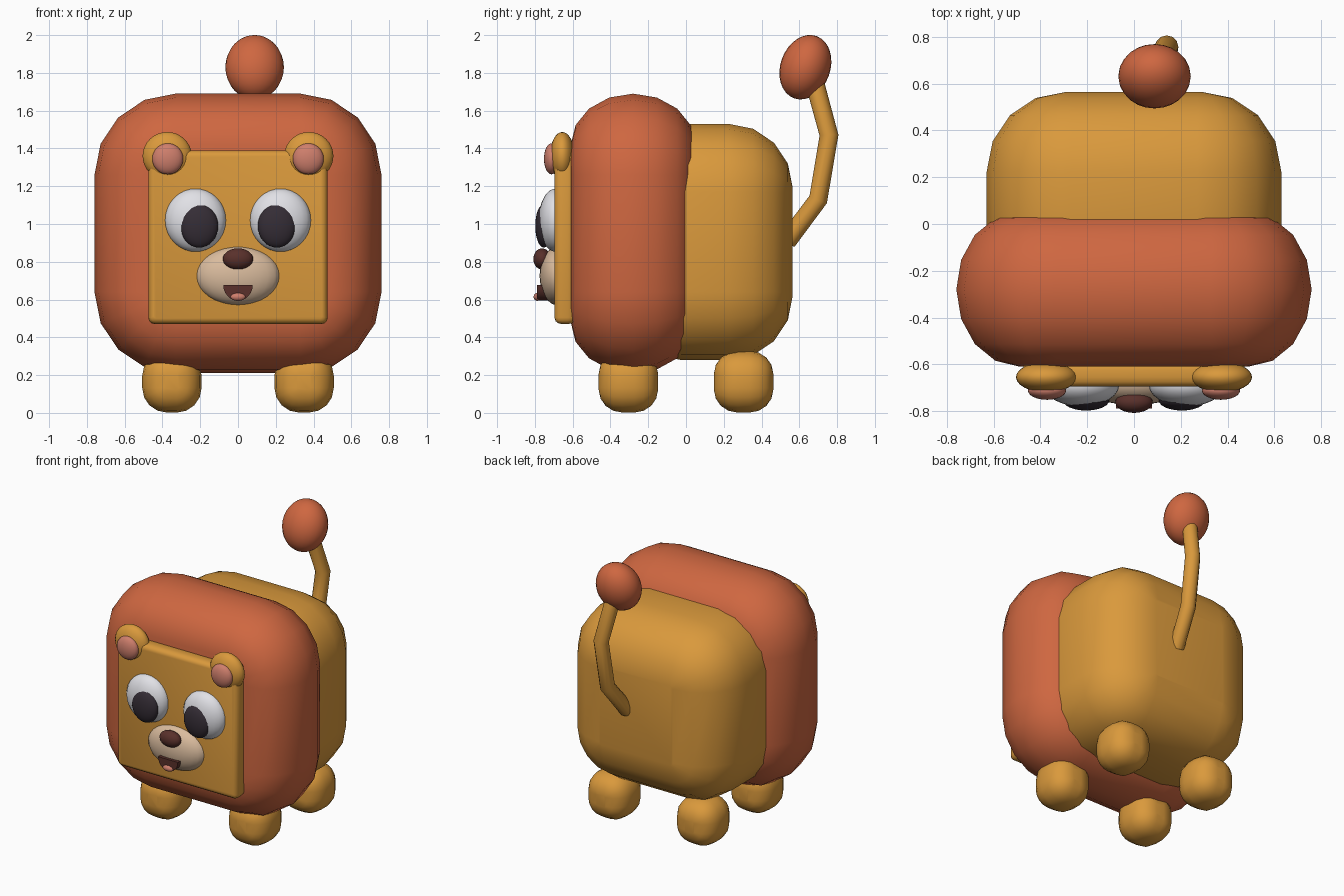
import bpy, bmesh
from math import sin, cos, pi, radians
from mathutils import Vector

if "Cube" in bpy.data.objects:
    bpy.data.objects.remove(bpy.data.objects["Cube"], do_unlink=True)


def material(name, r, g, b):
    m = bpy.data.materials.new(name)
    m.use_nodes = True
    m.diffuse_color = (r, g, b, 1)
    m.node_tree.nodes["Principled BSDF"].inputs["Base Color"].default_value = (r, g, b, 1)
    return m


GOLD = material("golden fur", 0.70, 0.32, 0.045)
RUST = material("rust mane", 0.62, 0.135, 0.052)
WHITE = material("eye white", 0.75, 0.75, 0.79)
DARK = material("dark pupil", 0.035, 0.026, 0.036)
CREAM = material("cream muzzle", 0.70, 0.50, 0.34)
BROWN = material("dark brown", 0.10, 0.03, 0.024)
PINK = material("soft pink", 0.62, 0.21, 0.15)


def finish(name, bm, mat, angle=50):
    bmesh.ops.recalc_face_normals(bm, faces=bm.faces)
    mesh = bpy.data.meshes.new(name)
    bm.to_mesh(mesh)
    bm.free()
    mesh.materials.append(mat)
    ob = bpy.data.objects.new(name, mesh)
    bpy.context.collection.objects.link(ob)
    bpy.ops.object.select_all(action='DESELECT')
    ob.select_set(True)
    bpy.context.view_layer.objects.active = ob
    bpy.ops.object.shade_smooth_by_angle(angle=radians(angle))
    return ob


def skin(bm, rings):
    """Bridge successive vertex rings and cap both ends."""
    n = len(rings[0])
    for a, b in zip(rings, rings[1:]):
        for i in range(n):
            j = (i + 1) % n
            bm.faces.new((a[i], a[j], b[j], b[i]))
    bm.faces.new(rings[0])
    bm.faces.new(rings[-1])


def rounded_box(name, center, half, corner, depth, inset, mat, seg=4):
    """Rounded rectangle in x-z, rounded over along y by depth and inset."""
    bm = bmesh.new()
    cx, cy, cz = center
    hx, hy, hz = half
    steps = [i * pi / 2 / seg for i in range(seg + 1)]
    profile = [(-hy + depth * (1 - sin(t)), inset * (1 - cos(t))) for t in reversed(steps)]
    if hy > depth:
        profile += [(-y, d) for y, d in reversed(profile)]
    else:
        profile += [(-y, d) for y, d in reversed(profile[:-1])]
    rings = []
    for y, d in profile:
        r = max(corner - d, 0.012)
        ring = []
        for q, (sx, sz) in enumerate([(1, 1), (-1, 1), (-1, -1), (1, -1)]):
            for t in steps:
                a = q * pi / 2 + t
                ring.append(bm.verts.new((cx + sx * (hx - d - r) + r * cos(a), cy + y,
                                          cz + sz * (hz - d - r) + r * sin(a))))
        rings.append(ring)
    skin(bm, rings)
    return finish(name, bm, mat)


def ellipsoid(name, center, radii, mat, tilt=0):
    bm = bmesh.new()
    bmesh.ops.create_uvsphere(bm, u_segments=24, v_segments=16, radius=1)
    bmesh.ops.scale(bm, vec=radii, verts=bm.verts)
    ob = finish(name, bm, mat)
    ob.location = center
    ob.rotation_euler.x = tilt
    return ob


# Body, mane and face plate
rounded_box("body", (0, 0.1, 0.905), (0.63, 0.465, 0.625), 0.36, 0.34, 0.34, GOLD)
rounded_box("mane", (0, -0.28, 0.95), (0.76, 0.33, 0.74), 0.43, 0.33, 0.27, RUST)
rounded_box("face", (0, -0.64, 0.93), (0.475, 0.055, 0.46), 0.035, 0.04, 0.03, GOLD, 3)

# Feet, ears and eyes, mirrored left and right
for side, s in (("left", 1), ("right", -1)):
    for end, y in (("front", -0.305), ("back", 0.305)):
        rounded_box(f"{end}_{side}_foot", (s * 0.35, y, 0.165), (0.157, 0.157, 0.163),
                    0.13, 0.125, 0.12, GOLD)
    ellipsoid(f"{side}_ear", (s * 0.375, -0.655, 1.36), (0.13, 0.065, 0.127), GOLD)
    ellipsoid(f"{side}_inner_ear", (s * 0.372, -0.712, 1.345), (0.082, 0.04, 0.082), PINK)
    ellipsoid(f"{side}_eye", (s * 0.225, -0.69, 1.02), (0.162, 0.09, 0.167), WHITE)
    ellipsoid(f"{side}_pupil", (s * 0.205, -0.753, 0.99), (0.1, 0.045, 0.115), DARK)

# Muzzle and nose
ellipsoid("muzzle", (0, -0.68, 0.725), (0.223, 0.095, 0.155), CREAM)
ellipsoid("nose", (0, -0.762, 0.815), (0.08, 0.046, 0.056), BROWN)

# Open mouth: an extruded half disc, with the tongue at its lower edge
bm = bmesh.new()
arc = [(0.078 * cos(pi + pi * i / 12), 0.677 + 0.083 * sin(pi + pi * i / 12)) for i in range(13)]
skin(bm, [[bm.verts.new((x, y, z)) for x, z in arc] for y in (-0.79, -0.7)])
finish("mouth", bm, BROWN, 30)
ellipsoid("tongue", (0, -0.787, 0.614), (0.04, 0.02, 0.021), PINK)

# Tail: a bent tube with a tuft at its tip
path = [Vector(p) for p in ((0.09, 0.535, 0.91), (0.13, 0.7, 1.13),
                            (0.14, 0.757, 1.47), (0.095, 0.67, 1.79))]
bm = bmesh.new()
rings = []
for i, p in enumerate(path):
    before = (p - path[i - 1]).normalized() if i else Vector()
    after = (path[i + 1] - p).normalized() if i < len(path) - 1 else Vector()
    d = (before + after).normalized()
    u = d.cross(Vector((1, 0, 0))).normalized()
    v = d.cross(u)
    rings.append([bm.verts.new(p + 0.05 * (u * cos(a) + v * sin(a)))
                  for a in (k * pi / 6 for k in range(12))])
skin(bm, rings)
finish("tail", bm, GOLD)
ellipsoid("tail_tuft", (0.088, 0.632, 1.83), (0.155, 0.132, 0.175), RUST, radians(-20))
